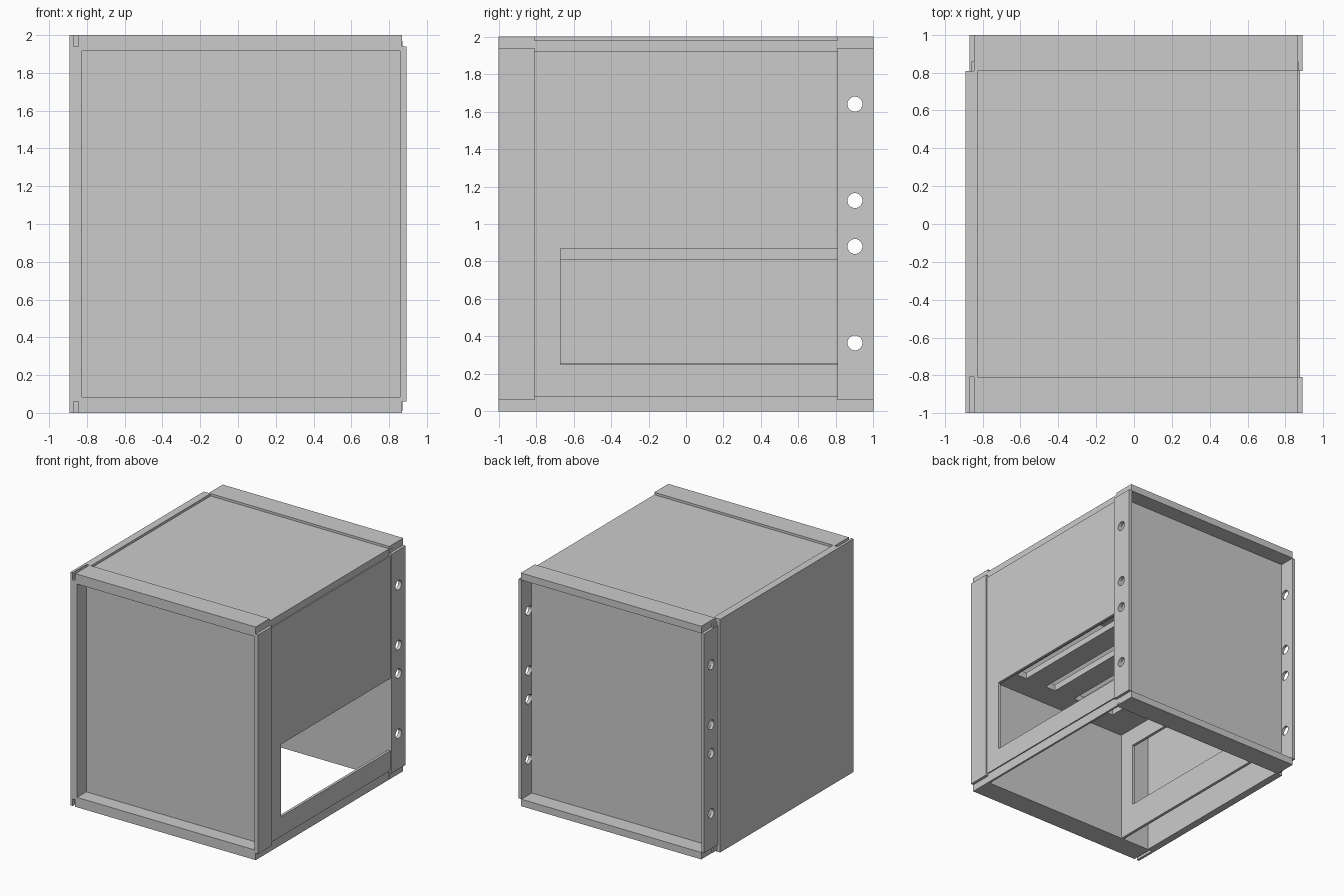
import bpy
import bmesh
from mathutils import Matrix

old = bpy.data.objects.get("Cube")
if old:
    bpy.data.objects.remove(old, do_unlink=True)

# Single bare-metal grey
GREY = (0.6, 0.6, 0.6, 1)
metal = bpy.data.materials.new("sheet_metal_grey")
metal.use_nodes = True
metal.diffuse_color = GREY
metal.node_tree.nodes["Principled BSDF"].inputs["Base Color"].default_value = GREY


def finish(name, bm):
    mesh = bpy.data.meshes.new(name)
    bm.to_mesh(mesh)
    bm.free()
    mesh.materials.append(metal)
    obj = bpy.data.objects.new(name, mesh)
    bpy.context.collection.objects.link(obj)
    return obj


def add_box(bm, xs, ys, zs):
    spans = (xs, ys, zs)
    centre = [(a + b) / 2 for a, b in spans]
    size = [b - a for a, b in spans]
    bmesh.ops.create_cube(bm, size=1, matrix=Matrix.Translation(centre) @ Matrix.Diagonal((*size, 1)))


def boxes(name, *spans):
    bm = bmesh.new()
    for xs, ys, zs in spans:
        add_box(bm, xs, ys, zs)
    return finish(name, bm)


BODY = (-0.81, 0.81)      # depth between the front and back flanges
FRONT = (-1, -0.81)       # front flange depth
BACK = (0.81, 1)          # back flange depth
SIDE_Z = (0.06, 1.94)     # side flange height
WIDTH = (-0.845, 0.868)   # top and bottom flange width


def pierced_wall(name, xs, zs, hole_bottom, hole_top):
    # Upright sheet with an opening running back to the rear panel
    boxes(name,
          (xs, (BODY[0], -0.67), zs),
          (xs, (-0.67, BODY[1]), (zs[0], hole_bottom)),
          (xs, (-0.67, BODY[1]), (hole_top, zs[1])))


# Thick front and back panels, recessed inside their flanges, and the top panel
boxes("front_panel", ((-0.84, 0.865), (-0.875, -0.81), (0.01, 1.97)))
boxes("back_panel", ((-0.86, 0.87), (0.81, 0.86), (0.01, 1.97)))
boxes("top_panel", ((-0.84, 0.868), BODY, (1.92, 1.98)))

# Solid side wall: outer sheet reaching the front edge, thick body behind it
boxes("right_wall",
      ((-0.892, -0.87), (-1, 0.81), (0, 2)),
      ((-0.88, -0.827), BODY, (0, 2)))

# Open side wall with a set-back bottom rail
pierced_wall("left_wall", (0.855, 0.878), (0.08, 1.92), 0.25, 0.87)
boxes("left_wall_bottom_rail", ((0.85, 0.868), BODY, (0, 0.09)))

# Horizontal flanges round the front and back
for name, depth, thick in (("front", FRONT, 0.085), ("back", BACK, 0.06)):
    boxes(name + "_top_flange", (WIDTH, depth, (2 - thick, 2)))
    boxes(name + "_bottom_flange", (WIDTH, depth, (0, thick)))

# Upright front flanges
boxes("front_right_flange", ((-0.88, -0.827), FRONT, SIDE_Z))
boxes("front_left_flange", ((0.857, 0.892), FRONT, SIDE_Z))

# Round bolt holes through the upright back flanges
bm = bmesh.new()
for z in (0.365, 0.88, 1.125, 1.64):
    bmesh.ops.create_cone(bm, cap_ends=True, segments=32, radius1=0.04, radius2=0.04, depth=3,
                          matrix=Matrix.Translation((0, 0.902, z)) @ Matrix.Rotation(1.5707963, 4, "Y"))
cutter = finish("bolt_hole_cutter", bm)
cutter.hide_render = True
cutter.hide_viewport = True
cutter.display_type = "WIRE"
for name, xs in (("back_right_flange", (-0.87, -0.845)), ("back_left_flange", (0.862, 0.892))):
    flange = boxes(name, (xs, BACK, SIDE_Z))
    cut = flange.modifiers.new("bolt_holes", "BOOLEAN")
    cut.operation = "DIFFERENCE"
    cut.solver = "EXACT"
    cut.object = cutter

# Inner partition; the underside of the case stays open
pierced_wall("inner_partition", (-0.57, -0.545), (0, 1), 0.255, 0.81)

# Inner shelf: solid front band, then bars with long slots between them
SHELF_Z = (0.965, 1.02)
slots = [-0.275 + 0.305 * i for i in range(4)]
starts = [-0.56] + [x + 0.1 for x in slots]
ends = slots + [0.86]
boxes("inner_shelf",
      ((-0.56, 0.86), (-0.81, -0.6), SHELF_Z),
      *[((a, b), (-0.6, 0.81), SHELF_Z) for a, b in zip(starts, ends)])
